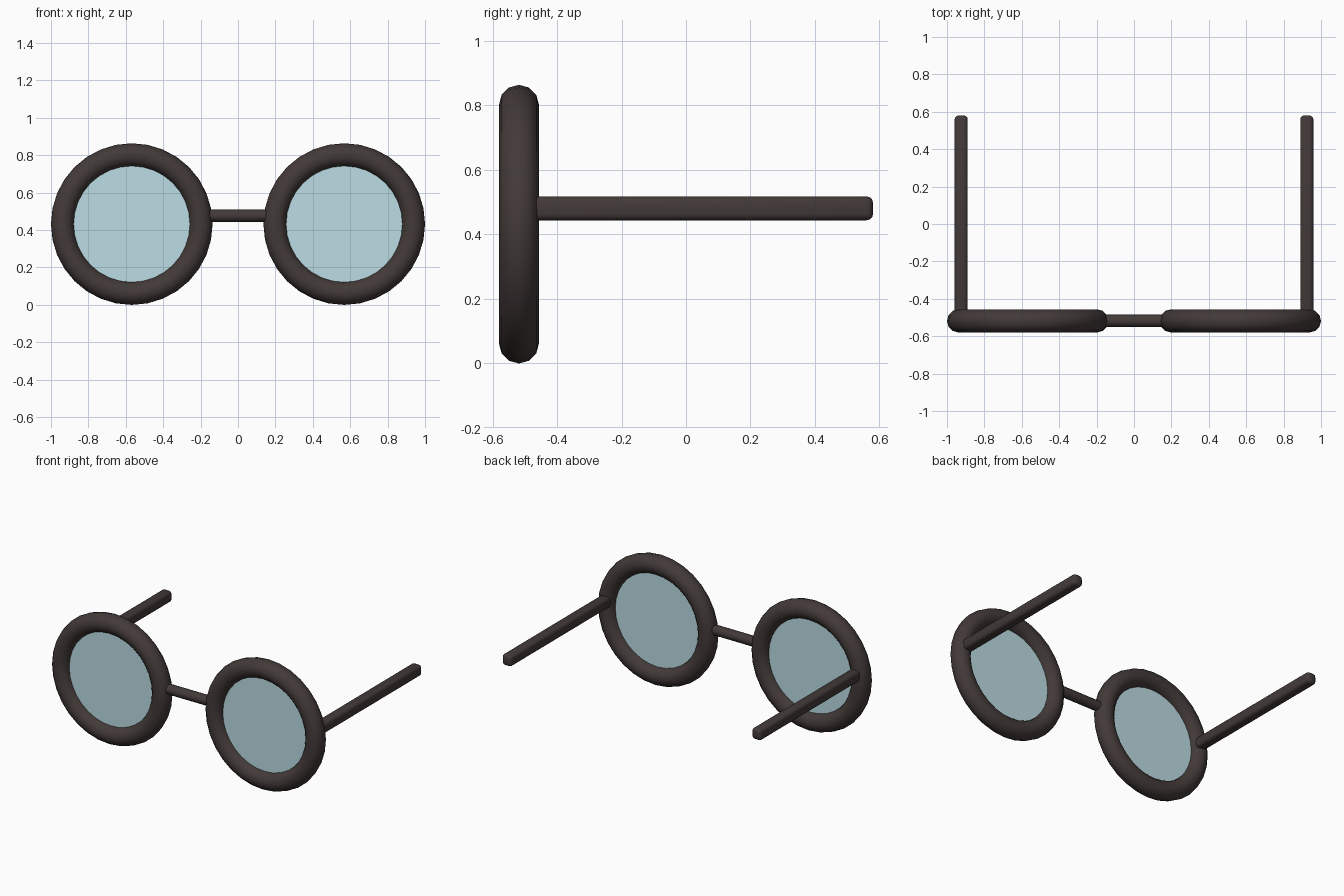
import bpy, math

if "Cube" in bpy.data.objects:
    bpy.data.objects.remove(bpy.data.objects["Cube"])

Y_FRONT = -0.518      # plane of the rims
LENS_X, LENS_Z = 0.568, 0.432


def material(name, color):
    m = bpy.data.materials.new(name)
    m.diffuse_color = color
    m.use_nodes = True
    m.node_tree.nodes["Principled BSDF"].inputs["Base Color"].default_value = m.diffuse_color
    return m


frame_mat = material("dark_frame", (0.055, 0.042, 0.04, 1))
glass_mat = material("pale_glass", (0.5, 0.72, 0.77, 0.6))


def finish(name, mat):
    ob = bpy.context.object
    ob.name = name
    ob.data.materials.append(mat)
    bpy.ops.object.shade_smooth_by_angle(angle=math.radians(40))
    return ob


def rounded_bar(name, center, size, bevel):
    bpy.ops.mesh.primitive_cube_add(size=1, location=center)
    ob = bpy.context.object
    ob.scale = size
    bpy.ops.object.transform_apply(location=False, rotation=False, scale=True)
    mod = ob.modifiers.new("round", 'BEVEL')
    mod.width = bevel
    mod.segments = 3
    bpy.ops.object.modifier_apply(modifier=mod.name)
    return finish(name, frame_mat)


for side, label in ((-1, "left"), (1, "right")):
    x = side * LENS_X
    # round rim
    bpy.ops.mesh.primitive_torus_add(
        major_radius=0.37, minor_radius=0.062, major_segments=32, minor_segments=12,
        location=(x, Y_FRONT, LENS_Z), rotation=(math.pi / 2, 0, 0))
    finish(label + "_rim", frame_mat)
    # thin lens set into the rim
    bpy.ops.mesh.primitive_cylinder_add(
        vertices=32, radius=0.345, depth=0.02,
        location=(x, Y_FRONT, LENS_Z), rotation=(math.pi / 2, 0, 0))
    finish(label + "_lens", glass_mat)
    # straight temple arm
    rounded_bar(label + "_arm", (side * 0.924, 0.045, 0.481), (0.07, 1.07, 0.074), 0.02)

# nose bridge
bpy.ops.mesh.primitive_cylinder_add(
    vertices=12, radius=0.033, depth=0.34,
    location=(0, Y_FRONT, 0.477), rotation=(0, math.pi / 2, 0))
finish("bridge", frame_mat)
